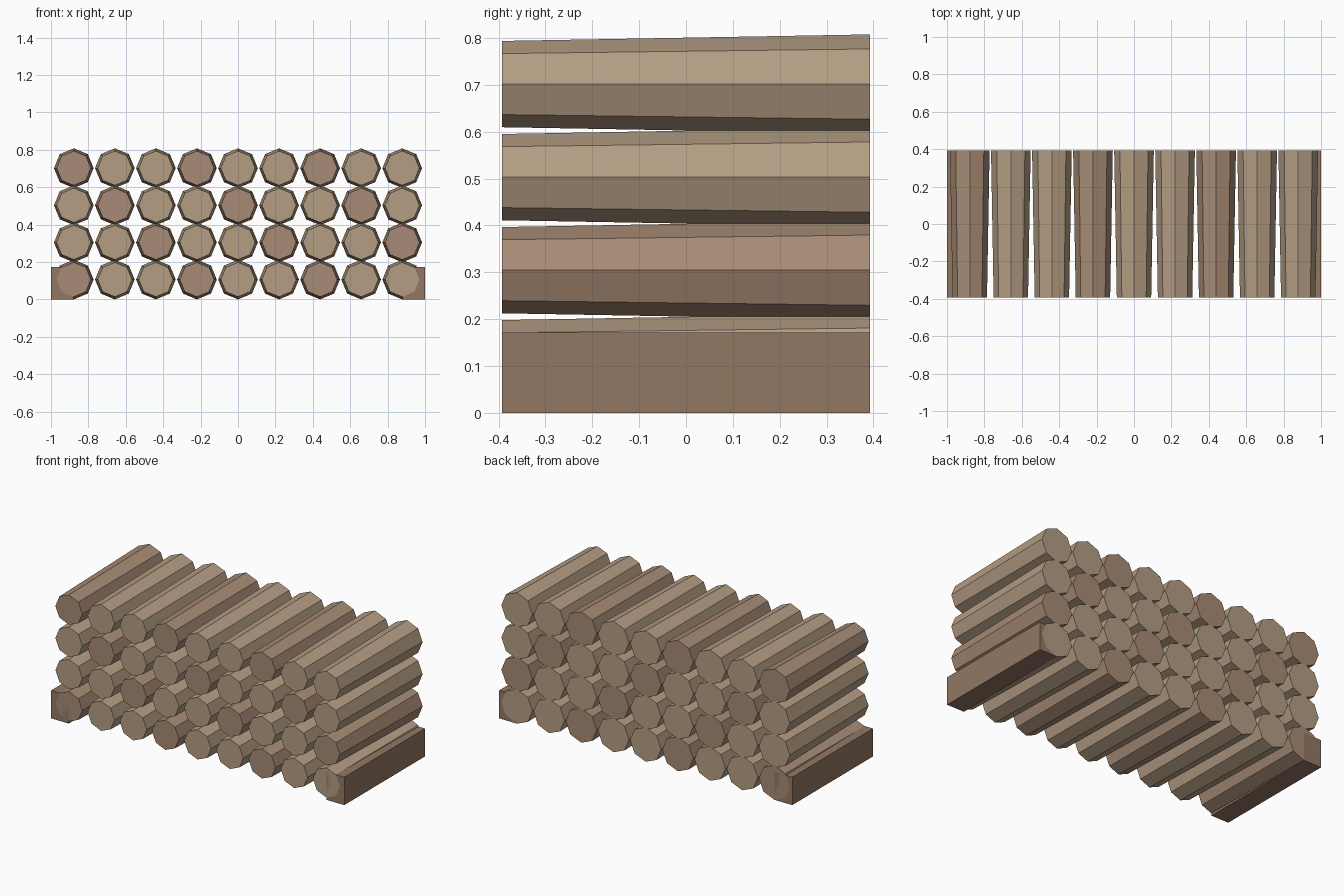
import bpy, math

if "Cube" in bpy.data.objects:
    bpy.data.objects.remove(bpy.data.objects["Cube"])

COLS, ROWS = 9, 4
PITCH_X, PITCH_Z = 0.2195, 0.1985
R_FRONT, R_BACK = 0.092, 0.106
HALF_LEN = 0.393


def material(name, rgb):
    m = bpy.data.materials.new(name)
    m.diffuse_color = (*rgb, 1.0)
    m.use_nodes = True
    m.node_tree.nodes["Principled BSDF"].inputs["Base Color"].default_value = m.diffuse_color
    return m


light_wood = material("light_wood", (0.46, 0.34, 0.23))
dark_wood = material("dark_wood", (0.39, 0.26, 0.18))
post_wood = material("post_wood", (0.29, 0.19, 0.13))


# Tapered eight-sided log, thin end to the front
def log(name, x, z, mat):
    bpy.ops.mesh.primitive_cone_add(vertices=8, radius1=R_BACK, radius2=R_FRONT,
                                    depth=2 * HALF_LEN, location=(x, 0, z),
                                    rotation=(math.pi / 2, 0, 0))
    ob = bpy.context.object
    ob.name = name
    ob.data.materials.append(mat)


# Stacked logs in a regular grid, every third one darker
for row in range(ROWS):
    for col in range(COLS):
        x = (col - (COLS - 1) / 2) * PITCH_X
        z = R_BACK + row * PITCH_Z
        log(f"log_{row}_{col}", x, z, dark_wood if (row + col) % 3 == 0 else light_wood)

# Square side rails that wedge the bottom row
for side, label in ((-1, "left"), (1, "right")):
    bpy.ops.mesh.primitive_cube_add(size=1, location=(side * 0.94, 0, 0.086))
    rail = bpy.context.object
    rail.name = f"{label}_rail"
    rail.scale = (0.12, 2 * HALF_LEN, 0.172)
    rail.data.materials.append(post_wood)
